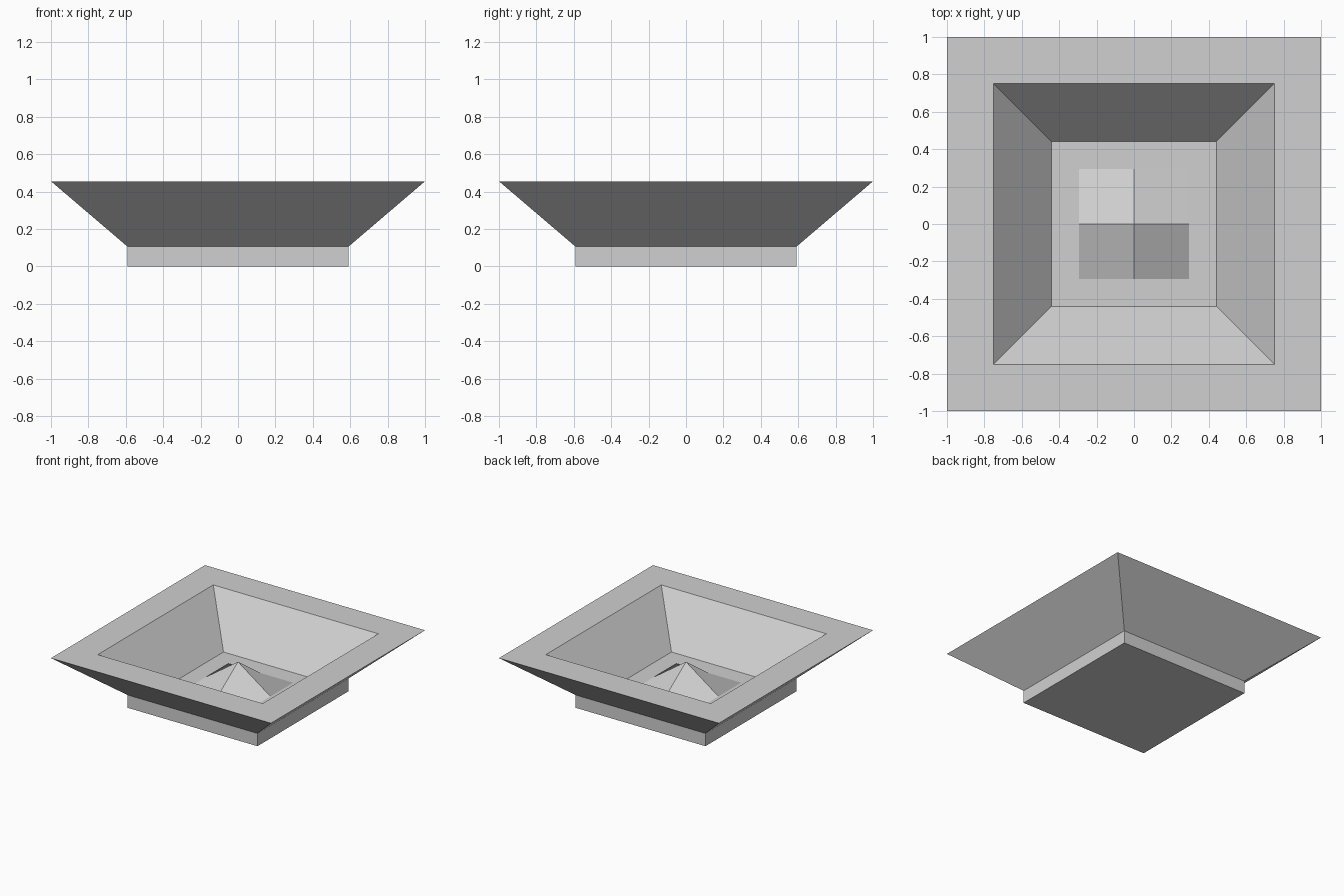
import bpy
import bmesh

old = bpy.data.objects.get("Cube")
if old:
    bpy.data.objects.remove(old, do_unlink=True)

# Single light grey material
GREY = (0.63, 0.63, 0.63, 1.0)
grey = bpy.data.materials.new("light_grey")
grey.use_nodes = True
grey.diffuse_color = GREY
grey.node_tree.nodes["Principled BSDF"].inputs["Base Color"].default_value = GREY

CORNERS = [(-1, -1), (1, -1), (1, 1), (-1, 1)]
FLOOR = 0.105
RIM = 0.455
PEAK = 0.31
MOUND = 0.295


def make_object(name, bm):
    mesh = bpy.data.meshes.new(name)
    bm.to_mesh(mesh)
    bm.free()
    mesh.materials.append(grey)
    obj = bpy.data.objects.new(name, mesh)
    bpy.context.collection.objects.link(obj)
    return obj


def square_ring(bm, half, z):
    return [bm.verts.new((x * half, y * half, z)) for x, y in CORNERS]


# Basin: foot, flared outside, flat rim and sloping inside as square rings
bm = bmesh.new()
profile = [(0.59, 0), (0.59, FLOOR), (1, RIM), (0.75, RIM), (0.44, FLOOR), (MOUND, FLOOR)]
rings = [square_ring(bm, half, z) for half, z in profile]
bm.faces.new(rings[0][::-1])
for low, high in zip(rings, rings[1:]):
    for i in range(4):
        j = (i + 1) % 4
        bm.faces.new((low[i], low[j], high[j], high[i]))

# Central mound: four folded quads meeting at a raised point
peak = bm.verts.new((0, 0, PEAK))
mids = [bm.verts.new((x * MOUND, y * MOUND, FLOOR))
        for x, y in ((0, -1), (1, 0), (0, 1), (-1, 0))]
for i in range(4):
    bm.faces.new((mids[i - 1], rings[-1][i], mids[i], peak))

make_object("square_basin", bm)
